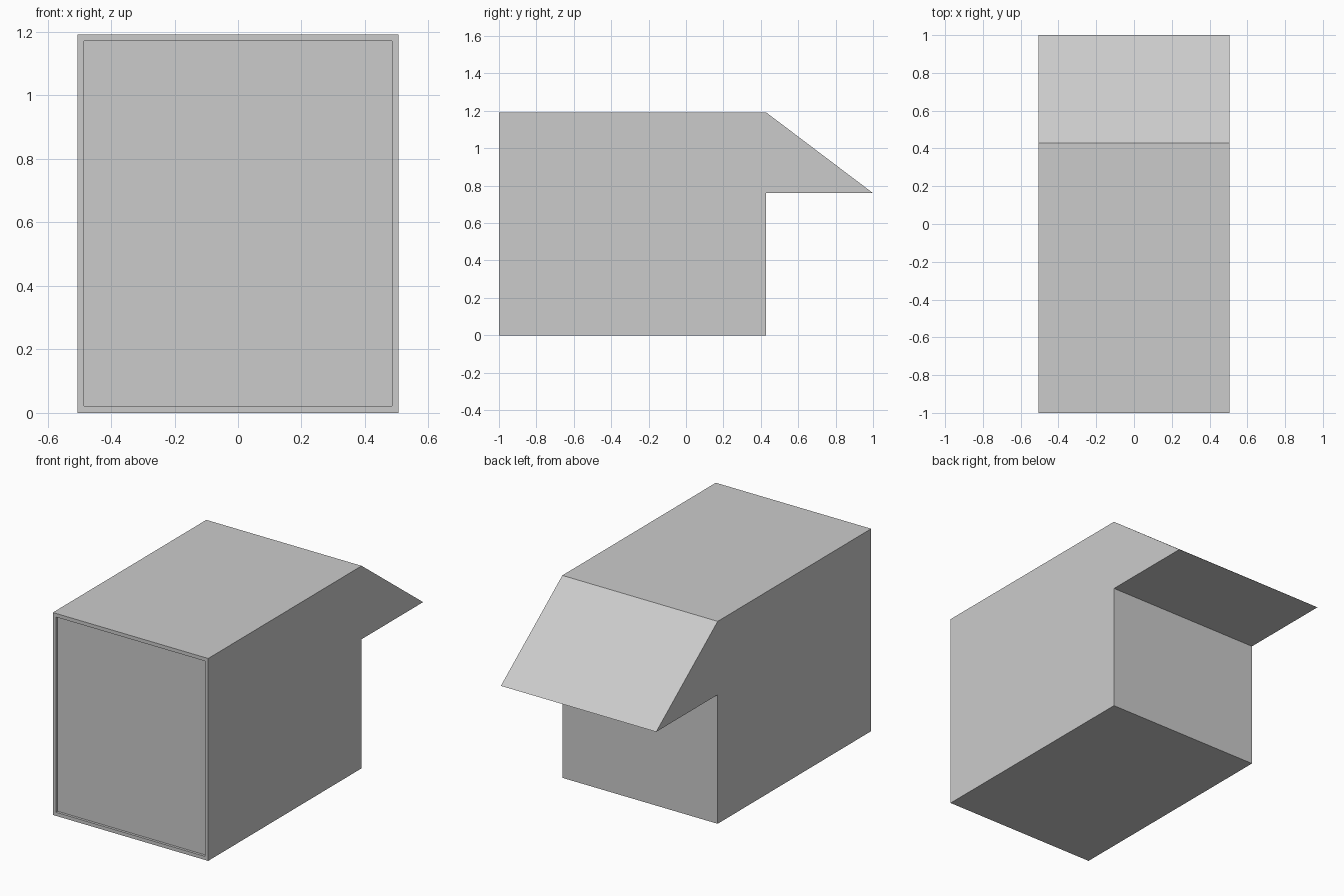
import bpy, bmesh

if "Cube" in bpy.data.objects:
    bpy.data.objects.remove(bpy.data.objects["Cube"])

HALF_W, HEIGHT = 0.506, 1.192
RIM, RECESS = 0.03, 0.015

# Side profile (y, z): cargo box with a sloped overhang at the back
profile = [(-1, 0), (0.428, 0), (0.428, 0.76), (1, 0.76), (0.428, HEIGHT), (-1, HEIGHT)]

bm = bmesh.new()
side = bm.faces.new([bm.verts.new((-HALF_W, y, z)) for y, z in profile])
ext = bmesh.ops.extrude_face_region(bm, geom=[side], use_keep_orig=True)
new_verts = [v for v in ext["geom"] if isinstance(v, bmesh.types.BMVert)]
bmesh.ops.translate(bm, verts=new_verts, vec=(2 * HALF_W, 0, 0))
bmesh.ops.recalc_face_normals(bm, faces=bm.faces)

# Front door: inset a thin rim, then push the panel in
bm.normal_update()
front = min(bm.faces, key=lambda f: f.calc_center_median().y)
bmesh.ops.inset_region(bm, faces=[front], thickness=RIM)
panel = bmesh.ops.extrude_discrete_faces(bm, faces=[front])["faces"][0]
bmesh.ops.translate(bm, verts=panel.verts, vec=(0, RECESS, 0))
bmesh.ops.recalc_face_normals(bm, faces=bm.faces)

mesh = bpy.data.meshes.new("cargo_box")
bm.to_mesh(mesh)
bm.free()
box = bpy.data.objects.new("cargo_box", mesh)
bpy.context.collection.objects.link(box)
